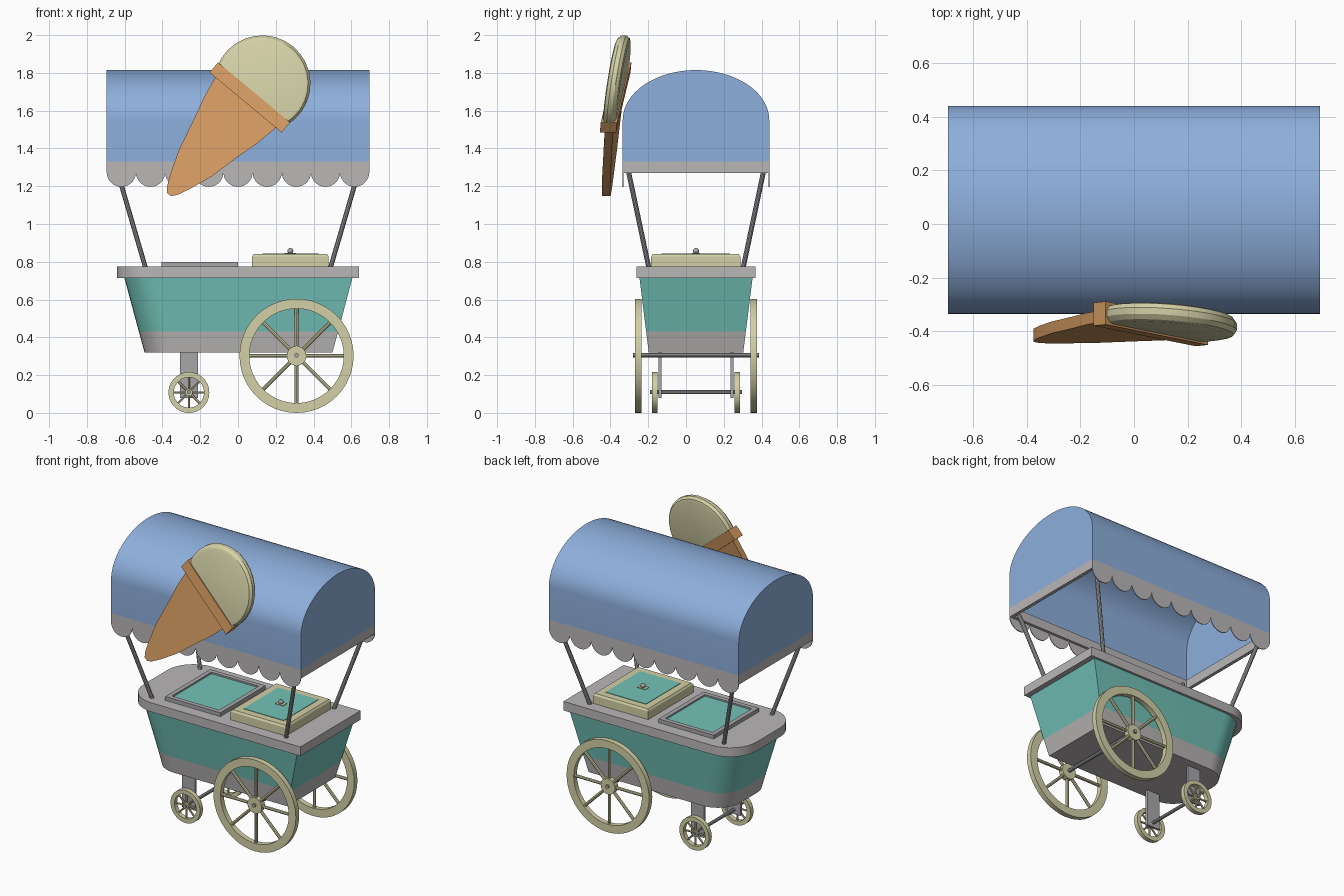
import bpy, bmesh
from math import sin, cos, pi, radians
from mathutils import Matrix, Vector

if "Cube" in bpy.data.objects:
    bpy.data.objects.remove(bpy.data.objects["Cube"], do_unlink=True)


def material(name, rgb):
    m = bpy.data.materials.new(name)
    m.use_nodes = True
    m.diffuse_color = (*rgb, 1)
    node = next(n for n in m.node_tree.nodes if n.type == 'BSDF_PRINCIPLED')
    node.inputs["Base Color"].default_value = (*rgb, 1)
    return m


BLUE = material("awning blue", (0.27, 0.43, 0.72))
WHITE = material("warm light grey", (0.49, 0.47, 0.47))
METAL = material("metal grey", (0.39, 0.39, 0.41))
TEAL = material("teal", (0.17, 0.54, 0.48))
CREAM = material("cream", (0.65, 0.63, 0.38))
WAFER = material("wafer orange", (0.66, 0.33, 0.12))
CY = 0.053  # centre line of the cart


def loft(name, rings, mats, closed=False, caps=(True, True), matrix=None):
    """Skin a list of rings; mats holds one material, or one per band plus one for caps."""
    bm = bmesh.new()
    loops = [[bm.verts.new(p) for p in ring] for ring in rings]
    slots = list(dict.fromkeys(mats))
    bands = len(rings) if closed else len(rings) - 1
    for i in range(bands):
        a, b = loops[i], loops[(i + 1) % len(loops)]
        for j in range(len(a)):
            k = (j + 1) % len(a)
            f = bm.faces.new((a[j], a[k], b[k], b[j]))
            f.material_index = slots.index(mats[min(i, len(mats) - 1)])
    if not closed:
        for use, loop in zip(caps, (loops[0], loops[-1])):
            if use:
                bm.faces.new(loop).material_index = slots.index(mats[-1])
    bmesh.ops.recalc_face_normals(bm, faces=bm.faces)
    mesh = bpy.data.meshes.new(name)
    bm.to_mesh(mesh)
    bm.free()
    for m in slots:
        mesh.materials.append(m)
    for p in mesh.polygons:
        p.use_smooth = True
    mesh.set_sharp_from_angle(angle=radians(32))
    ob = bpy.data.objects.new(name, mesh)
    if matrix:
        ob.matrix_world = matrix
    bpy.context.scene.collection.objects.link(ob)
    return ob


def rect(x0, x1, y0, y1, z):
    return [(x0, y0, z), (x1, y0, z), (x1, y1, z), (x0, y1, z)]


def box(name, x, y, z, mat):
    return loft(name, [rect(*x, *y, z[0]), rect(*x, *y, z[1])], [mat])


def circle(r, z, n):
    return [(r * cos(2 * pi * i / n), r * sin(2 * pi * i / n), z) for i in range(n)]


def rod(name, a, b, r, mat, n=10):
    a, b = Vector(a), Vector(b)
    turn = (b - a).to_track_quat('Z', 'Y').to_matrix().to_4x4()
    return loft(name, [circle(r, 0, n), circle(r, (b - a).length, n)], [mat],
                matrix=Matrix.Translation(a) @ turn)


def rounded_end(x0, x1, half, r, z):
    """Outline square at the +x end and rounded at the -x end."""
    pts = [(x1, CY - half, z), (x1, CY + half, z)]
    for sign, start in ((1, pi / 2), (-1, pi)):
        for i in range(9):
            t = start + pi / 2 * i / 8
            pts.append((x0 + r + r * cos(t), CY + sign * (half - r) + r * sin(t), z))
    return pts


# Cart body and counter
loft("cart_body", [rounded_end(-0.495, 0.5, 0.25, 0.16, 0.32),
                   rounded_end(-0.525, 0.53, 0.264, 0.17, 0.43),
                   rounded_end(-0.603, 0.607, 0.3, 0.18, 0.72)], [WHITE, TEAL, WHITE])
loft("counter", [rounded_end(-0.64, 0.64, 0.315, 0.19, z) for z in (0.715, 0.775)], [WHITE])

# Open tray and covered tray
Y0, Y1 = CY - 0.237, CY + 0.235
loft("tray", [rect(-0.405, 0, Y0, Y1, 0.77), rect(-0.405, 0, Y0, Y1, 0.8),
              rect(-0.375, -0.03, Y0 + 0.03, Y1 - 0.03, 0.8),
              rect(-0.375, -0.03, Y0 + 0.03, Y1 - 0.03, 0.79)],
     [METAL, METAL, METAL, TEAL], caps=(False, True))
loft("lid", [rect(0.075, 0.48, Y0, Y1, 0.77), rect(0.075, 0.48, Y0, Y1, 0.828),
             rect(0.083, 0.472, Y0 + 0.008, Y1 - 0.008, 0.84)], [CREAM])
box("lid_panel", (0.13, 0.425), (Y0 + 0.055, Y1 - 0.055), (0.838, 0.843), TEAL)
box("knob_base", (0.247, 0.307), (CY - 0.02, CY + 0.02), (0.84, 0.847), CREAM)
loft("lid_knob", [circle(0.016 * sin(pi * i / 8), 0.857 - 0.016 * cos(pi * i / 8), 12)
                  for i in range(1, 8)], [METAL], matrix=Matrix.Translation((0.277, CY, 0)))


# Wheels
def wheel(name, x, y, radius, inner, depth, hub, spoke):
    place = Matrix.Translation((x, y, radius)) @ Matrix.Rotation(pi / 2, 4, 'X')
    h = depth / 2
    loft(name + "_rim", [circle(radius, -h, 48), circle(radius, h, 48),
                         circle(inner, h, 48), circle(inner, -h, 48)],
         [CREAM], closed=True, matrix=place)
    loft(name + "_hub", [circle(hub, -h, 24), circle(hub, h, 24)], [CREAM], matrix=place)
    for i in range(8):
        d = Vector((cos(i * pi / 4), 0, sin(i * pi / 4)))
        c = Vector((x, y, radius))
        rod(name + "_spoke", c + d * hub * 0.8, c + d * (inner + 0.005), spoke, CREAM, 8)


for side, s in (("front", -1), ("back", 1)):
    wheel(side + "_large_wheel", 0.31, CY + s * 0.305, 0.302, 0.25, 0.034, 0.052, 0.01)
    wheel(side + "_small_wheel", -0.26, CY + s * 0.218, 0.108, 0.08, 0.03, 0.02, 0.006)
    y = CY + s * 0.19
    box(side + "_strut", (-0.307, -0.212), (y - 0.008, y + 0.008), (0.08, 0.325), METAL)
rod("large_axle", (0.31, CY - 0.333, 0.305), (0.31, CY + 0.333, 0.305), 0.012, METAL)
rod("small_axle", (-0.26, CY - 0.243, 0.11), (-0.26, CY + 0.243, 0.11), 0.011, METAL)

# Canopy posts
for sx in (-1, 1):
    for sy in (-1, 1):
        rod("post", (sx * 0.49, CY + sy * 0.25, 0.77), (sx * 0.642, CY + sy * 0.36, 1.29),
            0.013, METAL)

# Canopy: arched shell, open below
W, L = 0.388, 0.695


def arch(x, inset):
    w, top = W - inset, 0.265 - inset
    curve = [(x, CY - w * cos(pi * i / 32), 1.55 + top * sin(pi * i / 32)) for i in range(33)]
    return [(x, CY - w, 1.33)] + curve + [(x, CY + w, 1.33)]


canopy = loft("canopy", [arch(-L, 0), arch(L, 0)], [BLUE])
bm = bmesh.new()
bm.from_mesh(canopy.data)
bm.faces.ensure_lookup_table()
under = [f for f in bm.faces if all(v.co.z < 1.331 for v in f.verts)]
bmesh.ops.delete(bm, geom=under, context='FACES')
bm.to_mesh(canopy.data)
bm.free()
shell = canopy.modifiers.new("thickness", 'SOLIDIFY')
shell.thickness = 0.01
shell.offset = -1

# Canopy rim frame
T = 0.022
outer = (-L, L, CY - W, CY + W)
inner = (-L + T, L - T, CY - W + T, CY + W - T)
loft("canopy_rim", [rect(*outer, 1.27), rect(*outer, 1.332),
                    rect(*inner, 1.332), rect(*inner, 1.27)], [WHITE], closed=True)

# Scalloped valances
R = L / 9
for side, y in (("front", CY - W), ("back", CY + W - 0.005)):
    for i in range(9):
        cx = -L + R * (2 * i + 1)
        rings = [[(cx + R * cos(pi * k / 14), yy, 1.274 - R * sin(pi * k / 14))
                  for k in range(15)] for yy in (y, y + 0.005)]
        loft(side + "_scallop", rings, [WHITE])

# Tilted flat ice cream sign: local x across, y along the cone, z outward
sign = Matrix(((0.769, 0.64, 0, 0.04), (-0.154, 0.071, -1, -0.375),
               (-0.64, 0.769, 0, 1.643), (0, 0, 0, 1)))
edge = [(0.212, 0.02), (0.187, -0.12), (0.156, -0.234), (0.112, -0.415),
        (0.066, -0.54), (0.036, -0.605), (0.014, -0.633)]
cone = edge + [(-x, y) for x, y in reversed(edge)]


def sign_part(name, layers, mat):
    ob = loft(name, [[(x, y, z) for x, y in pts] for pts, z in layers], [mat])
    ob.data.transform(sign)
    return ob


def scoop(r):
    pts = []
    for i in range(19):
        t = radians(-19 + 218 * i / 18)
        pts.append((0.004 + r * cos(t), max(0.134 + r * sin(t), 0.05)))
    return pts


band = [(-0.248, 0), (0.248, 0), (0.248, 0.07), (-0.248, 0.07)]
sign_part("sign_cone", [(cone, -0.022), (cone, 0.022)], WAFER)
sign_part("sign_cone_band", [(band, -0.043), (band, 0.043)], WAFER)
sign_part("sign_scoop", [(scoop(r), z) for r, z in
                         ((0.222, -0.036), (0.242, -0.03), (0.255, -0.012),
                          (0.255, 0.012), (0.242, 0.03), (0.222, 0.036))], CREAM)
